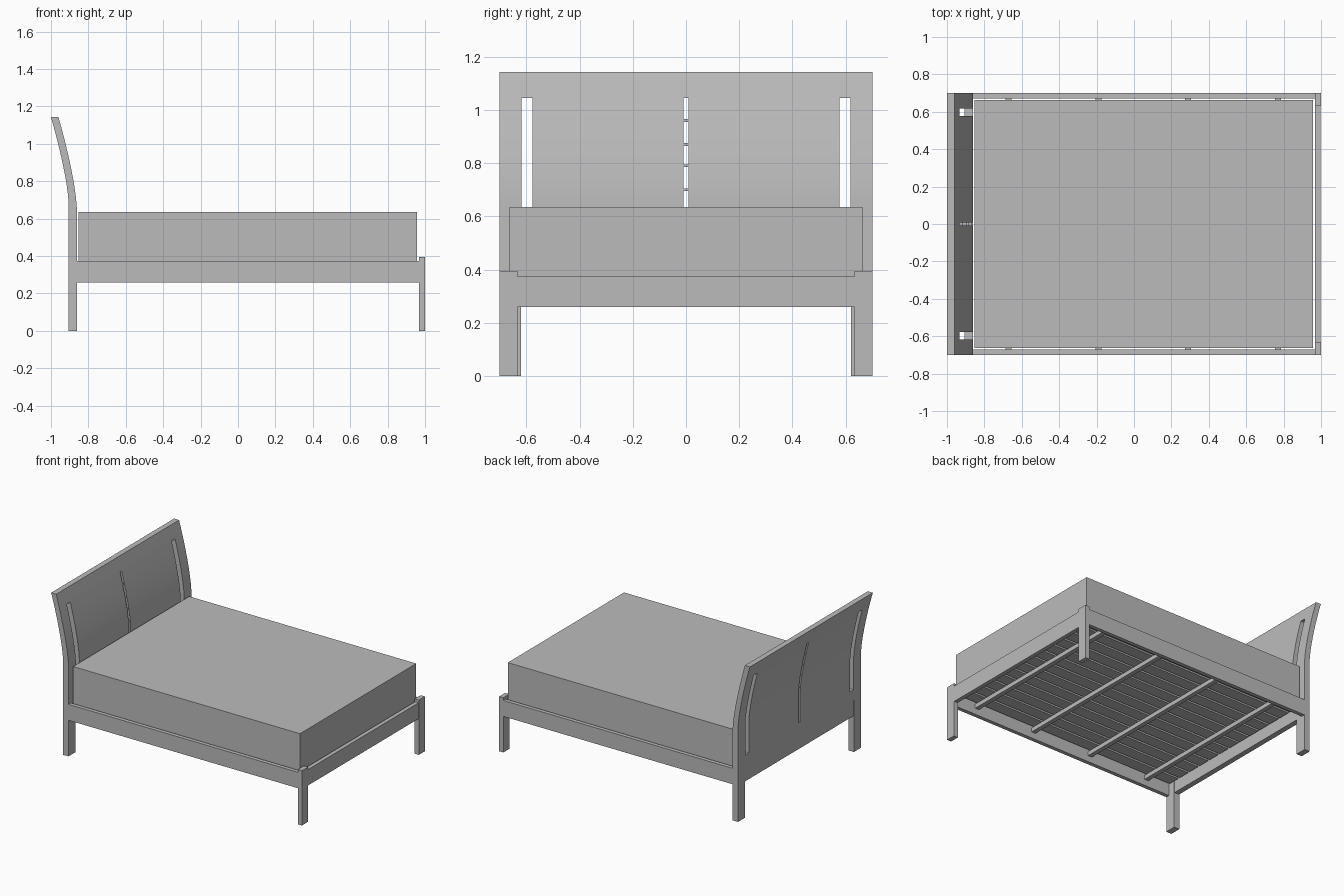
import bpy
import bmesh
from mathutils import Vector

cube = bpy.data.objects.get("Cube")
if cube:
    bpy.data.objects.remove(cube)

grey = bpy.data.materials.new("plain grey")
grey.use_nodes = True
grey.diffuse_color = (0.5, 0.5, 0.5, 1)
grey.node_tree.nodes["Principled BSDF"].inputs["Base Color"].default_value = (0.5, 0.5, 0.5, 1)


def finish(name, bm):
    bmesh.ops.recalc_face_normals(bm, faces=bm.faces)
    mesh = bpy.data.meshes.new(name)
    bm.to_mesh(mesh)
    bm.free()
    mesh.materials.append(grey)
    obj = bpy.data.objects.new(name, mesh)
    bpy.context.collection.objects.link(obj)
    return obj


def box(name, x, y, z):
    """Box from (low, high) pairs on each axis."""
    bm = bmesh.new()
    bmesh.ops.create_cube(bm, size=1)
    low, high = (Vector(c) for c in zip(x, y, z))
    for v in bm.verts:
        v.co = (low + high) / 2 + v.co * (high - low)
    return finish(name, bm)


def cut(target, x, y, z):
    cutter = box("cutter", x, y, z)
    cutter.hide_render = True
    cutter.hide_set(True)
    cutter.display_type = 'WIRE'
    mod = target.modifiers.new("cut", 'BOOLEAN')
    mod.operation = 'DIFFERENCE'
    mod.solver = 'EXACT'
    mod.object = cutter
    return cutter


# Headboard: a leaning curved profile swept across the width
TOP = 1.143


def edge_curve(x0, z0, x1, steps=10):
    return [(x0 + (x1 - x0) * (i / steps) ** 1.4, z0 + (TOP - z0) * i / steps)
            for i in range(steps + 1)]


back = [(-0.905, 0)] + edge_curve(-0.905, 0.68, -1.0)
front = [(-0.862, 0)] + edge_curve(-0.862, 0.66, -0.96)
bm = bmesh.new()
face = bm.faces.new([bm.verts.new((x, -0.7, z)) for x, z in back + front[::-1]])
sweep = bmesh.ops.extrude_face_region(bm, geom=[face])
bmesh.ops.translate(bm, vec=(0, 1.4, 0),
                    verts=[v for v in sweep["geom"] if isinstance(v, bmesh.types.BMVert)])
headboard = finish("headboard", bm)

# Openings: leg space, two outer slots and the narrow centre slot
span = (-1.2, -0.7)
cutters = [cut(headboard, span, (-0.62, 0.62), (-0.1, 0.375))]
for y in ((-0.617, -0.577), (-0.009, 0.009), (0.577, 0.617)):
    cutters.append(cut(headboard, span, y, (0.45, 1.045)))

# Apply the cuts, then remove the cutters
bpy.context.view_layer.update()
result = bpy.data.meshes.new_from_object(
    headboard.evaluated_get(bpy.context.evaluated_depsgraph_get()))
headboard.modifiers.clear()
headboard.data = result
for c in cutters:
    bpy.data.objects.remove(c)
bpy.ops.object.select_all(action='DESELECT')
headboard.select_set(True)
bpy.context.view_layer.objects.active = headboard
bpy.ops.object.shade_smooth_by_angle()

# Rail under the headboard and small bridges in its centre slot
box("head_rail", (-0.903, -0.864), (-0.62, 0.62), (0.26, 0.375))
for i, z in enumerate((0.70, 0.79, 0.87, 0.96)):
    lean = ((z - 0.67) / (TOP - 0.67)) ** 1.4 * 0.096
    box(f"slot_bridge_{i + 1}", (-0.9 - lean, -0.867 - lean), (-0.011, 0.011),
        (z - 0.005, z + 0.005))

# Foot end and side rails
for side, s in (("left", 1), ("right", -1)):
    box(f"foot_leg_{side}", (0.967, 1.0), sorted((s * 0.632, s * 0.7)), (0, 0.395))
    box(f"side_rail_{side}", (-0.862, 0.967), sorted((s * 0.672, s * 0.7)), (0.26, 0.375))
box("foot_rail", (0.969, 0.998), (-0.632, 0.632), (0.26, 0.375))

# Cross beams carrying lengthwise slats
for i in range(4):
    x = -0.67 + i * 0.48
    box(f"cross_beam_{i + 1}", (x - 0.016, x + 0.016), (-0.672, 0.672), (0.305, 0.335))
SLATS = 13
pitch = 1.32 / SLATS
for i in range(SLATS):
    y = -0.66 + (i + 0.5) * pitch
    box(f"slat_{i + 1}", (-0.85, 0.958), (y - 0.043, y + 0.043), (0.335, 0.35))

# Mattress
box("mattress", (-0.852, 0.958), (-0.662, 0.662), (0.35, 0.636))
